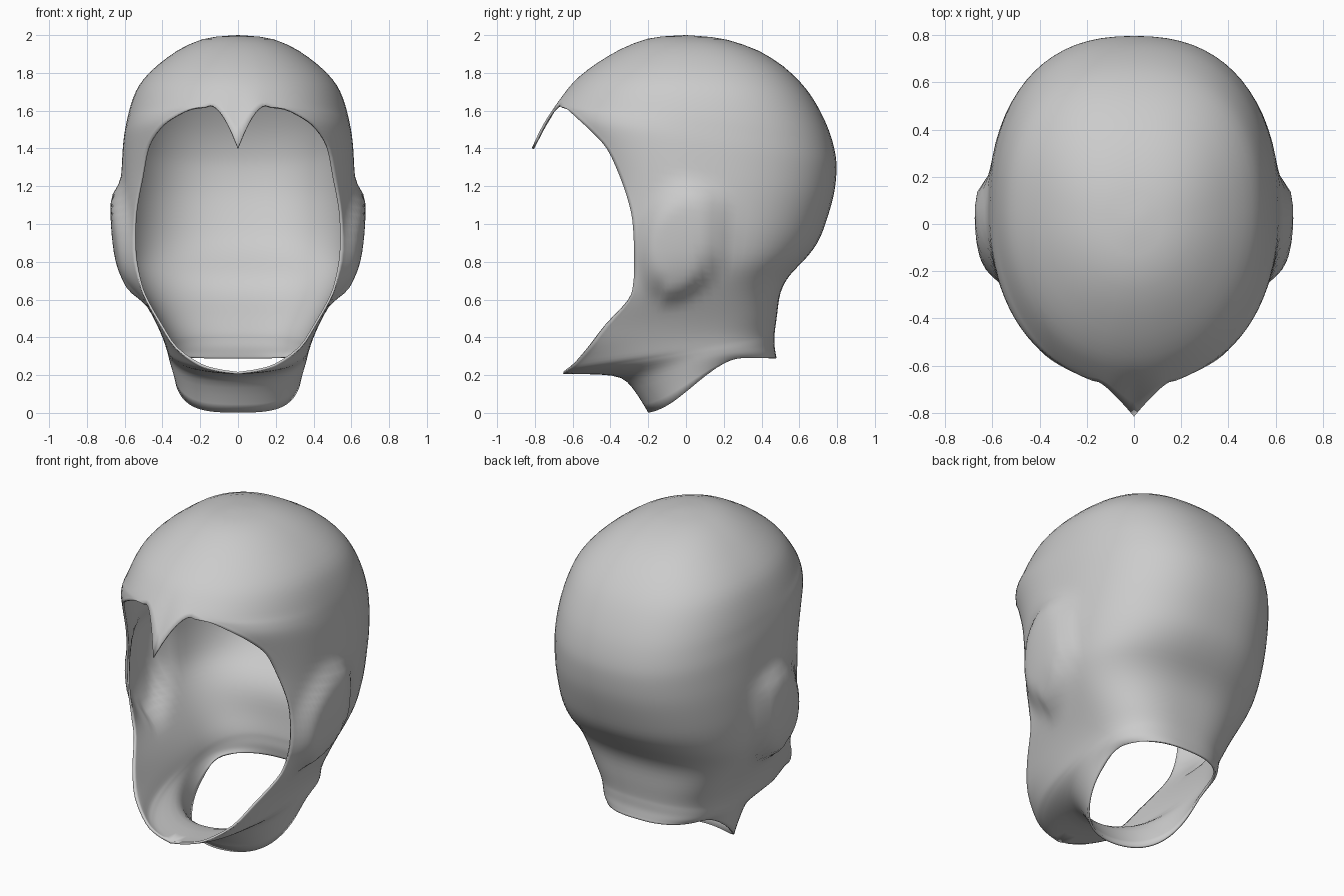
import bpy, bmesh, math

if "Cube" in bpy.data.objects:
    bpy.data.objects.remove(bpy.data.objects["Cube"])

SUB = 3            # rows between key slices
PEAK_COLS = 8      # columns of the centre brow point
FRONT, BACK = 16, 18
BROW = 5           # key slice whose front edge is the brow line
CHIN = 20          # key slice that starts at the chin tip

# Key slices, crown to neck: edge x, y, z | half width | back y, z
KEYS = [
    (0, -1e-5, 2.0, 1e-5, 1e-5, 2.0),
    (.05, -.2, 1.98, .19, .22, 1.975),
    (.10, -.4, 1.89, .375, .46, 1.88),
    (.13, -.55, 1.78, .507, .61, 1.75),
    (.14, -.62, 1.70, .557, .69, 1.64),
    (.15, -.67, 1.63, .585, .75, 1.52),
    (.25, -.632, 1.61, .595, .78, 1.43),
    (.35, -.577, 1.56, .604, .795, 1.36),
    (.42, -.512, 1.50, .61, .80, 1.30),
    (.48, -.42, 1.40, .615, .795, 1.22),
    (.51, -.35, 1.25, .62, .78, 1.13),
    (.54, -.30, 1.10, .62, .74, 1.0),
    (.55, -.28, .98, .615, .70, .90),
    (.54, -.275, .80, .595, .63, .81),
    (.52, -.28, .68, .555, .55, .73),
    (.485, -.31, .59, .505, .50, .64),
    (.41, -.43, .46, .44, .485, .53),
    (.33, -.52, .34, .40, .475, .46),
    (.20, -.60, .25, .383, .47, .42),
    (.10, -.635, .22, .378, .47, .40),
    (0, -.65, .205, .375, .47, .38),
    (0, -.38, .20, .37, .47, .35),
    (0, -.29, .14, .36, .475, .32),
    (0, -.20, 0, .335, .48, .29),
]


def catmull(a, b, c, d, t):
    return [.5 * (2*q + (r-p)*t + (2*p-5*q+4*r-s)*t*t + (3*q-p-3*r+s)*t**3)
            for p, q, r, s in zip(a, b, c, d)]


def clamp(v):
    return max(0.0, min(1.0, v))


def smooth(v):
    v = clamp(v)
    return v * v * (3 - 2 * v)


def ear_bump(y, z):
    # Tilted oval plateau, steep at its back edge and fading forwards
    dy, dz = y + .03, z - .91
    u = dy * .95 - dz * .31
    v = dy * .31 + dz * .95
    r = math.hypot(u / (.23 if u > 0 else .25), v / .36)
    return .056 * smooth((1 - r) / (.28 if u > 0 else .45))


def slice_points(key, k):
    """Half outline from the front edge to the back centre."""
    xs, ys, zs, w, yb, zb = key
    xs = max(0, min(xs, w * .995))
    neck = clamp((.9 - zb) / .4)
    chin = smooth((k - 17) / 3)
    yw = .05 * min(1, w / .5) + .07 * neck
    if k == 0:
        yw = 0
    nf = 2.08 + .22 * clamp((k - BROW) / 2) + .3 * neck - .6 * chin
    nb = 2.4 + .2 * neck
    sag = clamp((k - CHIN) / 3)
    start = math.acos((xs / w) ** (nf / 2))
    a = (yw - ys) / math.sin(start) ** (2 / nf)
    angles = []
    if k <= BROW:
        angles += [start + (math.pi/2 - start) * (1 - j / PEAK_COLS) for j in range(PEAK_COLS)]
    angles += [start * (1 - j / FRONT) for j in range(FRONT)]
    angles += [-math.pi/2 * j / BACK for j in range(BACK + 1)]
    pts = []
    for p in angles:
        length, n = (a, nf) if p > 0 else (yb - yw, nb)
        x = w * max(0, math.cos(p)) ** (2 / n)
        y = yw - math.copysign(length * abs(math.sin(p)) ** (2 / n), p)
        t = (y - ys) / (yb - ys)
        # Neck hem follows an S curve from front to back
        z = zs + (zb - zs) * (t + sag * (smooth(1.3 * t + .04) - t))
        # Centre brow point drops forward and down
        if k <= BROW and y < yw and x < xs:
            d = clamp(k - BROW + 1) * (1 - x / xs) ** 1.8
            y -= .125 * d ** .8
            z -= .23 * d
        pts.append((0 if x < 1e-4 else x, y, z))
    return pts


# Hood shell: loft the slices, open at face and neck
bm = bmesh.new()
rows = []
for i in range((len(KEYS) - 1) * SUB + 1):
    s, t = divmod(i, SUB)
    q = [KEYS[max(0, min(len(KEYS) - 1, s + o))] for o in (-1, 0, 1, 2)]
    # Keep a clean corner at the chin tip
    if s == CHIN - 1:
        q[3] = [2 * c - b for b, c in zip(q[1], q[2])]
    elif s == CHIN:
        q[0] = [2 * b - c for b, c in zip(q[1], q[2])]
    key = catmull(*q, t / SUB) if t else q[1]
    rows.append([bm.verts.new(p) for p in slice_points(key, i / SUB)])
for r0, r1 in zip(rows, rows[1:]):
    m = min(len(r0), len(r1))
    r0, r1 = r0[-m:], r1[-m:]
    for j in range(m - 1):
        bm.faces.new((r0[j], r1[j], r1[j+1], r0[j+1]))

# Mirror the half across the centre
geom = bmesh.ops.duplicate(bm, geom=bm.verts[:] + bm.faces[:])["geom"]
for v in geom:
    if isinstance(v, bmesh.types.BMVert):
        v.co.x = -v.co.x
bmesh.ops.reverse_faces(bm, faces=[f for f in geom if isinstance(f, bmesh.types.BMFace)])
bmesh.ops.remove_doubles(bm, verts=bm.verts[:], dist=2e-4)
bmesh.ops.recalc_face_normals(bm, faces=bm.faces[:])
top = max(bm.faces, key=lambda f: f.calc_center_median().z)
if top.normal.z < 0:
    bmesh.ops.reverse_faces(bm, faces=bm.faces[:])

# Soften the skin, keep the open edges in place, then raise the ears
inner = [v for v in bm.verts if not v.is_boundary and v.co.z < 1.9]
for step in range(4):
    if step == 3:
        for v in bm.verts:
            if abs(v.co.x) > .3:
                v.co.x += math.copysign(ear_bump(v.co.y, v.co.z), v.co.x)
    bmesh.ops.smooth_vert(bm, verts=inner, factor=.5,
                          use_axis_x=True, use_axis_y=True, use_axis_z=True)

mesh = bpy.data.meshes.new("hood")
bm.to_mesh(mesh)
bm.free()
hood = bpy.data.objects.new("hood", mesh)
bpy.context.collection.objects.link(hood)

grey = bpy.data.materials.new("light_grey")
grey.diffuse_color = (.6, .6, .6, 1)
grey.use_nodes = True
grey.node_tree.nodes["Principled BSDF"].inputs["Base Color"].default_value = grey.diffuse_color
mesh.materials.append(grey)

# Thin cloth thickness, inwards
solid = hood.modifiers.new("thickness", 'SOLIDIFY')
solid.thickness = .012
solid.offset = -1

bpy.context.view_layer.objects.active = hood
hood.select_set(True)
bpy.ops.object.shade_smooth_by_angle(angle=math.radians(60))
